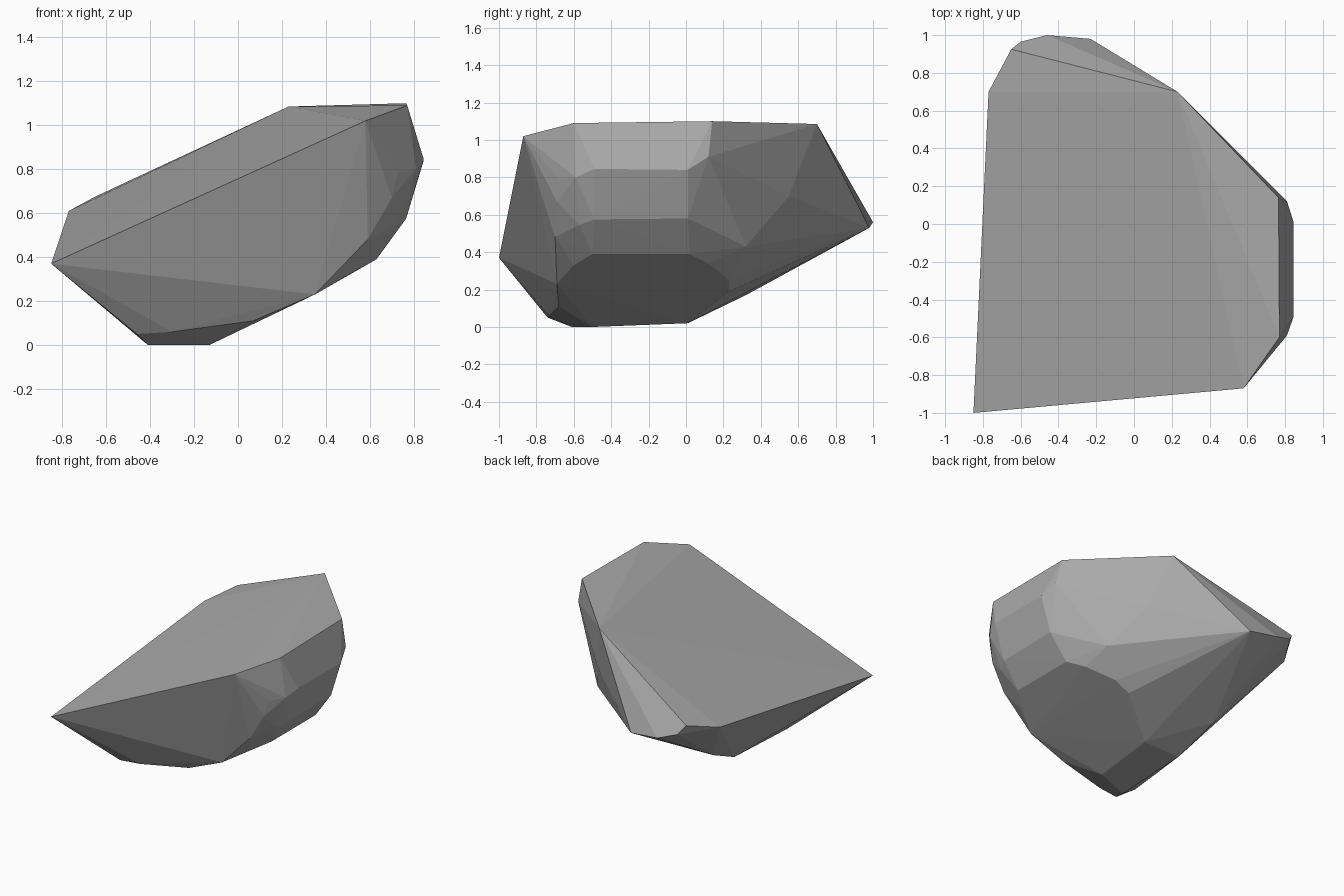
import bpy, bmesh

# Key corners of the faceted rock, grouped by region
top_rim = [(-.85, -1, .37), (.58, -.87, 1.02), (.77, -.6, 1.09), (.765, .14, 1.10),
           (.23, .70, 1.085), (-.77, .70, .61), (-.65, .925, .675)]
back_tip = [(-.6, .965, .61), (-.46, 1, .56), (-.23, .98, .53)]
right_side = [(.845, -.49, .845), (.845, .01, .84), (.81, .12, .91), (.81, -.59, .80),
              (.765, -.49, .575), (.765, .01, .58), (.51, .32, .43), (.345, .55, .70),
              (.73, -.68, .79), (.70, -.69, .67), (.59, -.70, .48), (.72, -.57, .545)]
lower_cut = [(.63, -.5, .39), (.63, .02, .39), (.54, .12, .34), (.36, .23, .25),
             (.24, .23, .19), (-.09, .01, .02), (-.13, -.5, 0), (.07, -.68, .11),
             (.35, -.69, .23), (.52, -.6, .33)]
base = [(-.41, -.61, 0), (-.46, -.74, .05), (-.3, -.73, .06), (-.4, 0, .02), (-.45, .32, .17)]

# Skin the corners with flat facets
bm = bmesh.new()
for p in top_rim + back_tip + right_side + lower_cut + base:
    bm.verts.new(p)
hull = bmesh.ops.convex_hull(bm, input=bm.verts[:])
bmesh.ops.delete(bm, geom=[v for v in bm.verts if not v.link_faces], context='VERTS')
bmesh.ops.recalc_face_normals(bm, faces=bm.faces[:])
mesh = bpy.data.meshes.new("rock")
bm.to_mesh(mesh)
bm.free()

# Single stone colour
stone = bpy.data.materials.new("grey stone")
stone.diffuse_color = (.40, .40, .40, 1)
mesh.materials.append(stone)
rock = bpy.data.objects.new("rock", mesh)
bpy.context.collection.objects.link(rock)
